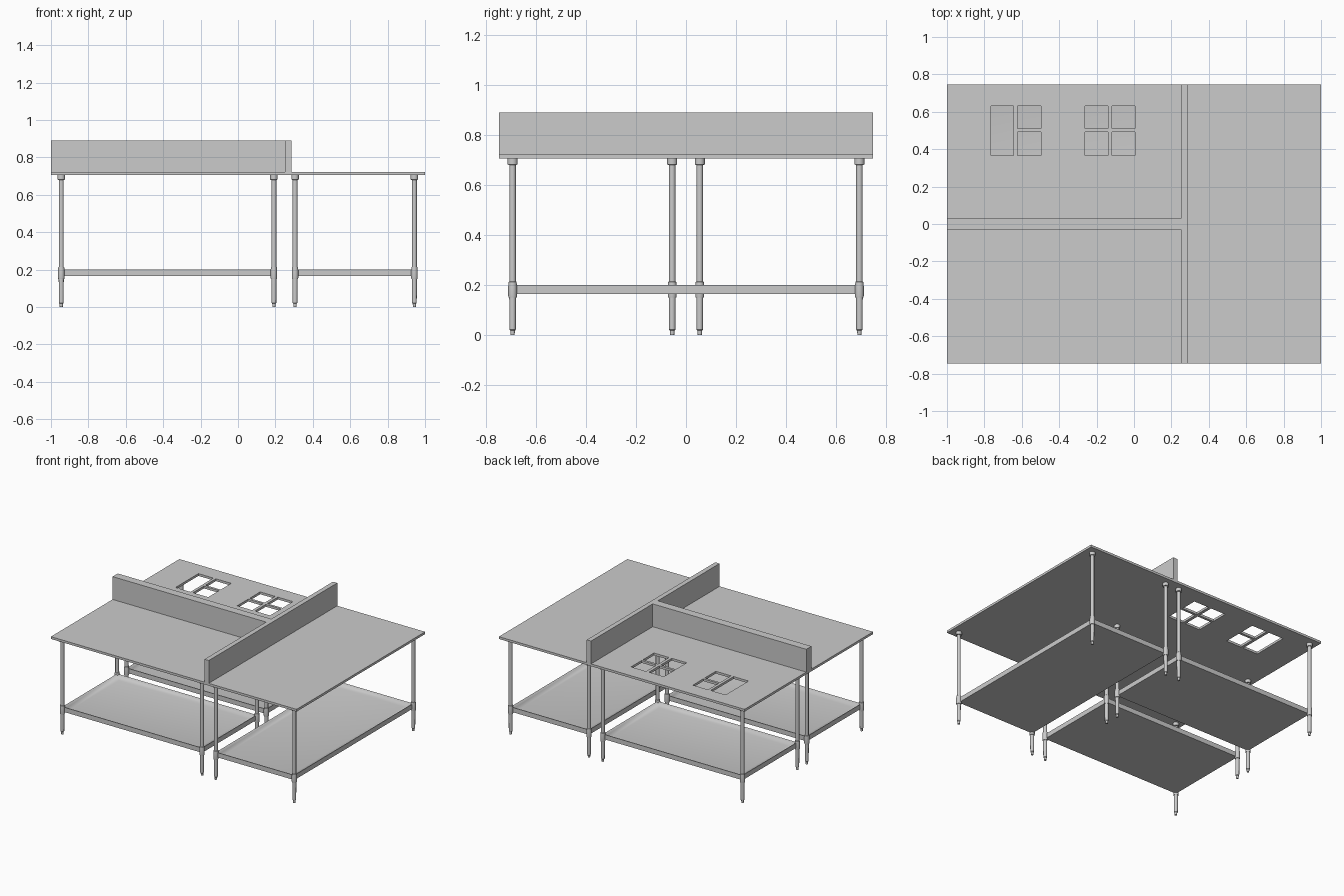
import bpy, bmesh, math

if "Cube" in bpy.data.objects:
    bpy.data.objects.remove(bpy.data.objects["Cube"])

W, D = 1.0, 0.747            # half width and half depth of the whole unit
TOP0, TOP1, WALL = 0.705, 0.722, 0.89


def add_object(name, bm):
    bmesh.ops.recalc_face_normals(bm, faces=bm.faces)
    me = bpy.data.meshes.new(name)
    bm.to_mesh(me)
    bm.free()
    ob = bpy.data.objects.new(name, me)
    bpy.context.collection.objects.link(ob)
    return ob


def smooth(ob, angle):
    bpy.ops.object.select_all(action='DESELECT')
    ob.select_set(True)
    bpy.context.view_layer.objects.active = ob
    bpy.ops.object.shade_smooth_by_angle(angle=math.radians(angle))


def add_box(bm, x0, x1, y0, y1, z0, z1):
    vs = bmesh.ops.create_cube(bm, size=1)['verts']
    for v in vs:
        v.co.x = x1 if v.co.x > 0 else x0
        v.co.y = y1 if v.co.y > 0 else y0
        v.co.z = z1 if v.co.z > 0 else z0


def box(name, *b):
    bm = bmesh.new()
    add_box(bm, *b)
    return add_object(name, bm)


def leg(name, x, y):
    # lathed foot, tube, shelf collar and top socket
    profile = [(0, 0), (.008, 0), (.009, .018), (.0125, .022), (.0135, .15),
               (.0165, .151), (.0175, .157), (.0175, .195), (.016, .213),
               (.013, .215), (.013, .68), (.020, .681), (.020, TOP0), (0, TOP0)]
    bm = bmesh.new()
    vs = [bm.verts.new((r, 0, z)) for r, z in profile]
    es = [bm.edges.new(p) for p in zip(vs, vs[1:])]
    bmesh.ops.spin(bm, geom=vs + es, cent=(0, 0, 0), axis=(0, 0, 1),
                   angle=math.tau, steps=20)
    bmesh.ops.remove_doubles(bm, verts=bm.verts, dist=1e-5)
    ob = add_object(name, bm)
    ob.location = (x, y, 0)
    smooth(ob, 35)


def tray(name, x0, x1, y0, y1):
    # shelf box with a thin rim and a shallow sloped recess
    bm = bmesh.new()
    add_box(bm, x0, x1, y0, y1, .165, .2)
    bmesh.ops.recalc_face_normals(bm, faces=bm.faces)
    top = max(bm.faces, key=lambda f: f.calc_center_median().z)
    for inset, drop in ((.005, 0), (.012, .013), (.03, .007)):
        bmesh.ops.inset_region(bm, faces=[top], thickness=inset, use_even_offset=True)
        for v in top.verts:
            v.co.z -= drop
    smooth(add_object(name, bm), 50)


# work tops: two back to back on the left, one across the right end
box('front_top', -W, .25, -D, 0, TOP0, TOP1)
back_top = box('back_top', -W, .25, 0, D, TOP0, TOP1)
box('end_top', .25, W, -D, D, TOP0, TOP1)

# openings in the back top
bm = bmesh.new()
openings = [(-.765, -.643, .365, .632)]
for x0, x1 in ((-.622, -.498), (-.262, -.14), (-.118, .005)):
    openings += [(x0, x1, .365, .492), (x0, x1, .51, .632)]
for o in openings:
    add_box(bm, *o, .6, .8)
cutter = add_object('opening_cutter', bm)
cutter.hide_render = True
mod = back_top.modifiers.new('openings', 'BOOLEAN')
mod.object, mod.solver = cutter, 'EXACT'
bpy.context.view_layer.objects.active = back_top
bpy.ops.object.modifier_apply(modifier=mod.name)
bpy.data.objects.remove(cutter)

# upright splash walls
box('long_splash', -W, .25, -.03, .03, TOP1, WALL)
box('cross_splash', .25, .285, -D, D, TOP1, WALL)

# legs and lower shelf of each table
tables = {'front': (-.945, .192, -.692, -.055),
          'back': (-.945, .192, .055, .692),
          'end': (.305, .943, -.692, .692)}
for name, (x0, x1, y0, y1) in tables.items():
    tray(name + '_shelf', x0, x1, y0, y1)
    for i, (x, y) in enumerate(((x0, y0), (x1, y0), (x1, y1), (x0, y1))):
        leg(f'{name}_leg_{i + 1}', x, y)
